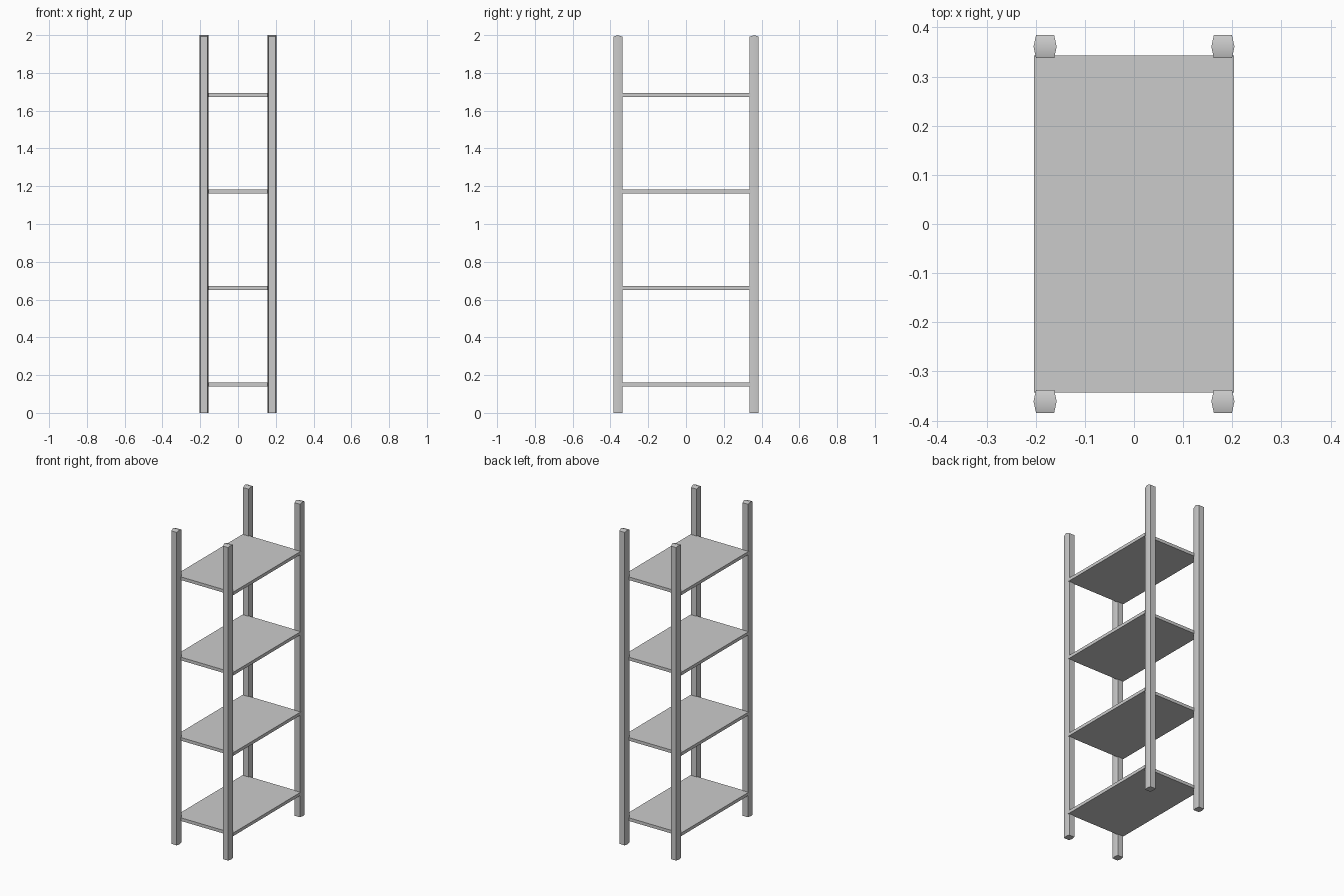
import bpy, bmesh

if "Cube" in bpy.data.objects:
    bpy.data.objects.remove(bpy.data.objects["Cube"])

HALF_W, HALF_D = 0.0235, 0.0235   # post half sizes
FLAT = 0.0185                     # half width of the post's front/back faces
SECTION = [(HALF_W, 0), (FLAT, HALF_D), (-FLAT, HALF_D),
           (-HALF_W, 0), (-FLAT, -HALF_D), (FLAT, -HALF_D)]


def finish(bm, name):
    bmesh.ops.recalc_face_normals(bm, faces=bm.faces)
    mesh = bpy.data.meshes.new(name)
    bm.to_mesh(mesh)
    bm.free()
    obj = bpy.data.objects.new(name, mesh)
    bpy.context.collection.objects.link(obj)
    return obj


# Six-sided post with a shallow ridged top
def post(name, cx, cy):
    bm = bmesh.new()
    low = [bm.verts.new((cx + x, cy + y, 0)) for x, y in SECTION]
    top = [bm.verts.new((cx + x, cy + y, 2.0 if y == 0 else 1.992))
           for x, y in SECTION]
    bm.faces.new(low)
    for i in range(6):
        j = (i + 1) % 6
        bm.faces.new((low[i], low[j], top[j], top[i]))
    bm.faces.new((top[0], top[1], top[2], top[3]))
    bm.faces.new((top[3], top[4], top[5], top[0]))
    obj = finish(bm, name)
    bpy.ops.object.select_all(action='DESELECT')
    obj.select_set(True)
    bpy.context.view_layer.objects.active = obj
    bpy.ops.object.shade_smooth_by_angle(angle=1.2)


# Thin rectangular shelf board
def shelf(name, z):
    bm = bmesh.new()
    bmesh.ops.create_cube(bm, size=1)
    bmesh.ops.scale(bm, vec=(0.408, 0.686, 0.02), verts=bm.verts)
    bmesh.ops.translate(bm, vec=(0, 0, z), verts=bm.verts)
    finish(bm, name)


for sx, side in ((-1, "left"), (1, "right")):
    for sy, end in ((-1, "front"), (1, "back")):
        post(f"{end}_{side}_post", sx * 0.181, sy * 0.361)

for i in range(4):
    shelf(f"shelf_{i + 1}", 0.15 + i * 0.511)
